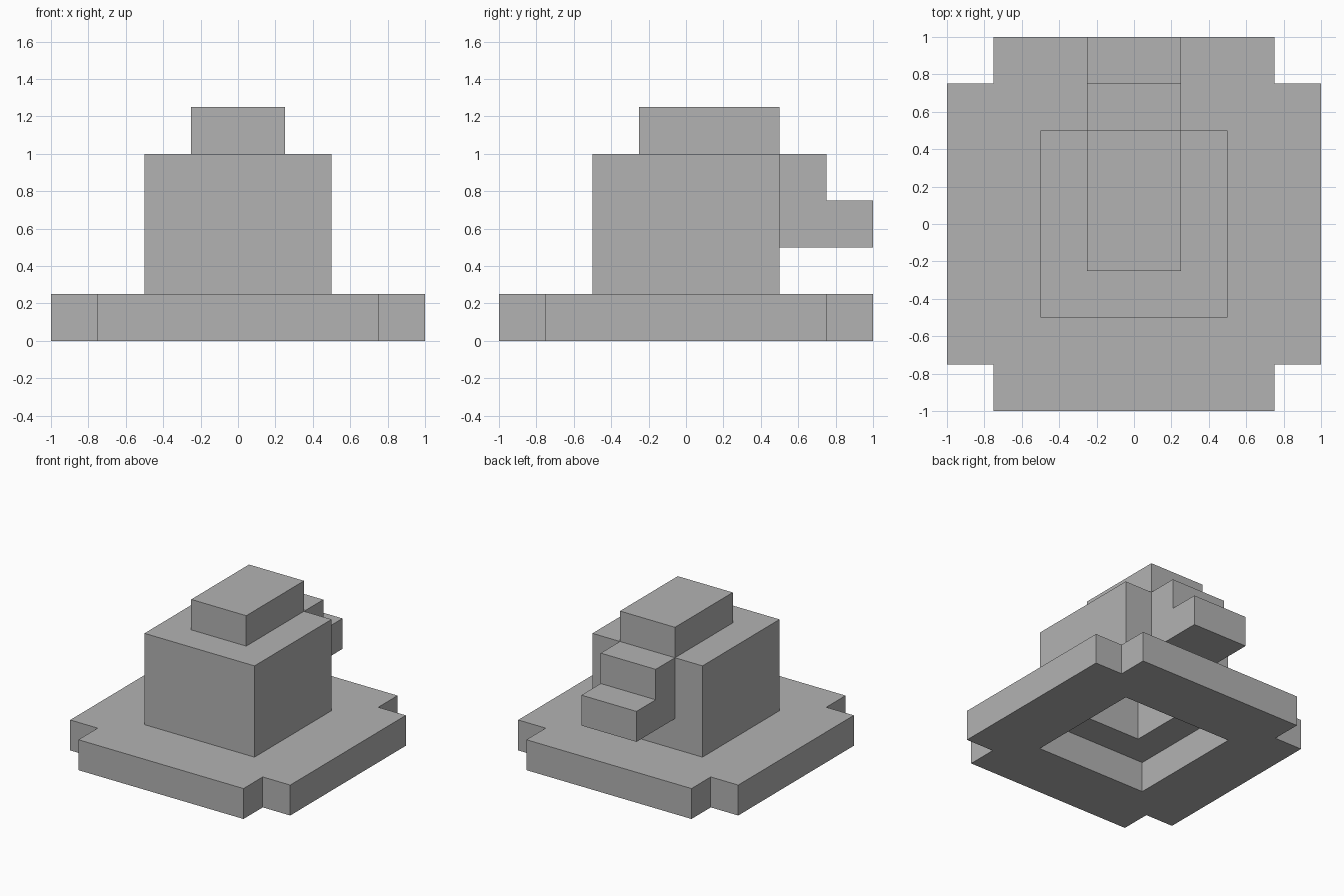
import bpy
import bmesh
from mathutils import Vector

cube = bpy.data.objects.get("Cube")
if cube:
    bpy.data.objects.remove(cube, do_unlink=True)

# Single grey felt colour
GREY = (0.45, 0.45, 0.45, 1.0)
felt = bpy.data.materials.new("grey_felt")
felt.use_nodes = True
felt.diffuse_color = GREY
felt.node_tree.nodes["Principled BSDF"].inputs["Base Color"].default_value = GREY


def prism(name, loops, start, end, along="z"):
    """Extrude an outline, plus optional hole loops, from start to end along z or x."""
    bm = bmesh.new()
    edges = []
    for loop in loops:
        verts = [bm.verts.new((a, b, start) if along == "z" else (start, a, b))
                 for a, b in loop]
        edges += [bm.edges.new((v, verts[i - 1])) for i, v in enumerate(verts)]
    bmesh.ops.triangle_fill(bm, use_beauty=True, use_dissolve=False, edges=edges)
    result = bmesh.ops.extrude_face_region(bm, geom=bm.faces[:], use_keep_orig=True)
    moved = [g for g in result["geom"] if isinstance(g, bmesh.types.BMVert)]
    step = end - start
    offset = Vector((0, 0, step)) if along == "z" else Vector((step, 0, 0))
    bmesh.ops.translate(bm, verts=moved, vec=offset)
    bmesh.ops.recalc_face_normals(bm, faces=bm.faces[:])
    mesh = bpy.data.meshes.new(name)
    bm.to_mesh(mesh)
    bm.free()
    mesh.materials.append(felt)
    obj = bpy.data.objects.new(name, mesh)
    bpy.context.collection.objects.link(obj)
    return obj


def rect(half_x, y0, y1):
    return [(-half_x, y0), (half_x, y0), (half_x, y1), (-half_x, y1)]


# Brim outline: a square with notched corners, one side turned four times
side = [(1, -0.75), (1, 0.75), (0.75, 0.75)]
brim_outline = []
for turn in range(4):
    brim_outline += side
    side = [(-y, x) for x, y in side]

wide = rect(0.5, -0.5, 0.5)
narrow = rect(0.25, -0.25, 0.25)

# Stacked layers, each open underneath and closed by the one above
prism("brim", [brim_outline, wide], 0, 0.25)
prism("crown", [wide, narrow], 0.25, 1)
prism("crown_top", [rect(0.25, -0.25, 0.5)], 1, 1.25)

# Stepped tip folding down behind the crown
tip_profile = [(0.5, 0.5), (1, 0.5), (1, 0.75), (0.75, 0.75), (0.75, 1), (0.5, 1)]
prism("drooping_tip", [tip_profile], -0.25, 0.25, along="x")
